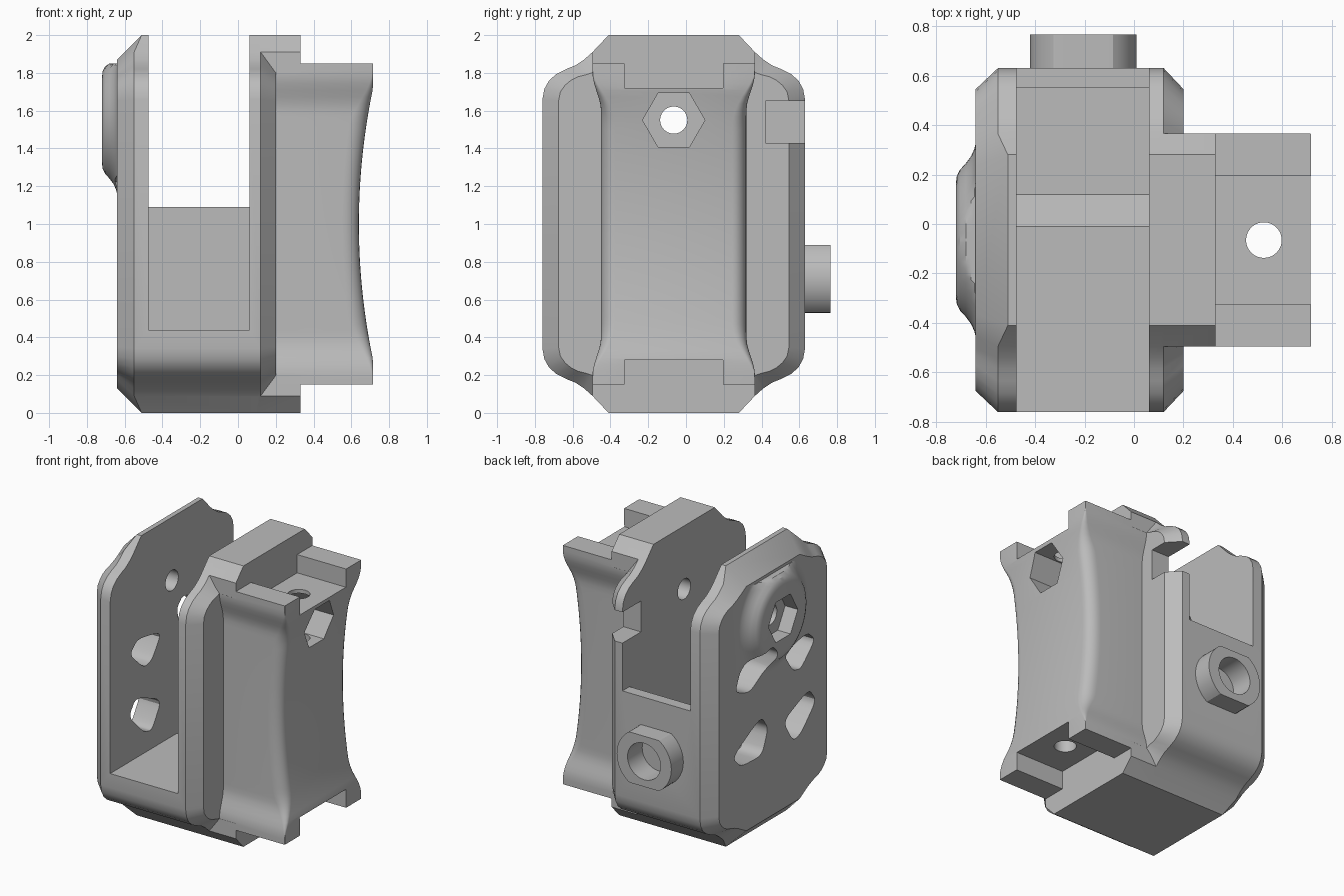
import bpy
import bmesh
from math import sin, cos, pi, radians
from mathutils import Vector

MID = -0.065  # y of the symmetry plane
if "Cube" in bpy.data.objects:
    bpy.data.objects.remove(bpy.data.objects["Cube"], do_unlink=True)

grey = bpy.data.materials.new("plain grey")
grey.use_nodes = True
tone = (0.5, 0.5, 0.5, 1)
grey.diffuse_color = tone
grey.node_tree.nodes["Principled BSDF"].inputs["Base Color"].default_value = tone


def loft(name, rings):
    """Closed solid through matching rings of points."""
    bm = bmesh.new()
    rows = [[bm.verts.new(p) for p in ring] for ring in rings]
    n = len(rows[0])
    for a, b in zip(rows, rows[1:]):
        for i in range(n):
            j = (i + 1) % n
            bm.faces.new((a[i], a[j], b[j], b[i]))
    bm.faces.new(rows[0][::-1])
    bm.faces.new(rows[-1])
    bmesh.ops.recalc_face_normals(bm, faces=bm.faces)
    mesh = bpy.data.meshes.new(name)
    bm.to_mesh(mesh)
    bm.free()
    mesh.materials.append(grey)
    obj = bpy.data.objects.new(name, mesh)
    bpy.context.collection.objects.link(obj)
    return obj


def prism(name, pts, a, b, axis="x"):
    """Extrude a 2D outline from a to b along an axis."""
    place = {"x": lambda p, t: (t, p[0], p[1]),
             "y": lambda p, t: (p[0], t, p[1]),
             "z": lambda p, t: (p[0], p[1], t)}[axis]
    return loft(name, [[place(p, t) for p in pts] for t in (a, b)])


def box(name, x, y, z):
    return prism(name, [(y[0], z[0]), (y[1], z[0]), (y[1], z[1]), (y[0], z[1])], *x)


def circle(cx, cy, r, n=40):
    return [(cx + r * cos(2 * pi * i / n), cy + r * sin(2 * pi * i / n)) for i in range(n)]


def mirrored(quarter):
    """Full outline (y, z) from one quarter given about the centre."""
    q = list(quarter)
    r = q[::-1]
    full = q + [(u, -w) for u, w in r] + [(-u, -w) for u, w in q] + [(-u, w) for u, w in r]
    return [(MID + u, 1 + w) for u, w in full]


def rounded(pts, k=0.3, steps=4):
    """Round every corner of an outline."""
    out = []
    for i, p in enumerate(pts):
        p = Vector(p)
        a = p.lerp(Vector(pts[i - 1]), k)
        b = p.lerp(Vector(pts[(i + 1) % len(pts)]), k)
        for s in range(steps + 1):
            t = s / steps
            out.append(tuple(a.lerp(p, t).lerp(p.lerp(b, t), t)))
    return out


def combine(target, tool, operation):
    mod = target.modifiers.new("join", "BOOLEAN")
    mod.operation, mod.solver, mod.object = operation, "EXACT", tool
    bpy.context.view_layer.objects.active = target
    bpy.ops.object.modifier_apply(modifier=mod.name)
    bpy.data.objects.remove(tool, do_unlink=True)


def clamp(t):
    return max(0.0, min(1.0, t))


# Housing: shouldered outline with chamfered ends
outer = mirrored([(.345, 1), (.43, .91), (.475, .87), (.52, .84), (.57, .82),
                  (.62, .795), (.66, .76), (.685, .715), (.695, .66)])
inner = mirrored([(.30, .87), (.39, .82), (.435, .80), (.465, .79), (.505, .78),
                  (.545, .76), (.575, .735), (.6, .7), (.61, .65)])
body = loft("clamp_body", [
    [(-.64, y, z) for y, z in inner],
    [(-.51 if abs(z - 1) > .99 else -.55, y, z) for y, z in outer],
    [(.12, y, z) for y, z in outer],
    [(.2, y, z) for y, z in inner]])


# Saddle: waisted block with a hollowed outer face and flared ends
def saddle_ring(w):
    s = clamp((abs(w) - .6) / .2)
    side = .385 + .045 * s * s * (3 - 2 * s)
    blend = max(.02, clamp((.8 - abs(w)) / .25))
    face_x = .64 + .075 * min(1, (w / .72) ** 2)
    start_x = face_x - .09 * blend
    rim = side - .075 * blend
    half = [(.1, side), (.2, side)]
    for i in range(7):
        a = i / 6 * pi / 2
        half.append((start_x + (face_x - start_x) * sin(a), rim + (side - rim) * cos(a)))
    pts = half + [(x, -u) for x, u in half[::-1]]
    return [(x, MID + u, 1 + w) for x, u in pts]


levels = [-.85 + 1.7 * i / 48 for i in range(49)]
combine(body, loft("saddle", [saddle_ring(w) for w in levels]), "UNION")

# End lugs above and below the saddle
for s in (1, -1):
    lug = [(.345, 1), (.43, .91), (.43, .8), (.36, .7),
           (-.36, .7), (-.43, .8), (-.43, .91), (-.345, 1)]
    combine(body, prism("lug", [(MID + u, 1 + s * w) for u, w in lug], .1, .33), "UNION")

# Domed bolt boss, trimmed below the top chamfer
boss = [(-.58, .40), (-.638, .40), (-.645, .37), (-.658, .34), (-.68, .31),
        (-.703, .285), (-.716, .26), (-.72, .23)]
combine(body, loft("boss", [[(x, y, min(z, 1.85)) for y, z in circle(MID, 1.55, r, 64)]
                            for x, r in boss]), "UNION")

# Flat-sided collar on the back
collar = [(x, max(.53, min(.89, z))) for x, z in circle(-.205, .71, .215, 64)]
combine(body, prism("collar", collar, .58, .765, "y"), "UNION")

# Slot open to the top and front, with a low back wall
slot = [(-1, .44), (-.01, .44), (.12, .31), (.55, .31), (.55, 1.09),
        (1, 1.09), (1, 2.3), (-1, 2.3)]
cutters = [prism("slot", slot, -.475, .06),
           prism("collar_bore", circle(-.205, .71, .13), .6, .9, "y"),
           box("edge_notch", (0, .3), (.42, 1), (1.43, 1.65)),
           prism("bolt_hole", circle(MID, 1.55, .072), -1, 1),
           prism("nut_pocket", circle(MID, 1.55, .165, 6), .35, 1),
           prism("head_pocket", circle(MID, 1.55, .165, 6), -1, -.62),
           prism("pin_hole", circle(.525, MID, .072), -.5, 2.5, "z")]
for z in ((1.72, 2.4), (-.4, .28)):
    cutters.append(box("saddle_notch", (.33, 1), (-.325, .195), z))

# Rounded windows through the side wall
windows = [[(.06, 1.4), (-.01, 1.33), (.02, 1.2), (.2, 1.1), (.36, 1.16), (.3, 1.3)],
           [(-.45, 1.28), (-.54, 1.2), (-.38, 1.05), (-.29, 1.07), (-.18, 1.23)],
           [(.07, .88), (-.01, .77), (.06, .6), (.3, .61), (.39, .71)],
           [(-.47, .87), (-.55, .76), (-.38, .59), (-.29, .57), (-.18, .75)]]
for pts in windows:
    cutters.append(prism("window", rounded(pts), -.9, -.4))
for tool in cutters:
    combine(body, tool, "DIFFERENCE")

# Smooth curves, crisp edges
for o in bpy.context.selected_objects:
    o.select_set(False)
body.select_set(True)
bpy.context.view_layer.objects.active = body
bpy.ops.object.shade_smooth_by_angle(angle=radians(28))
